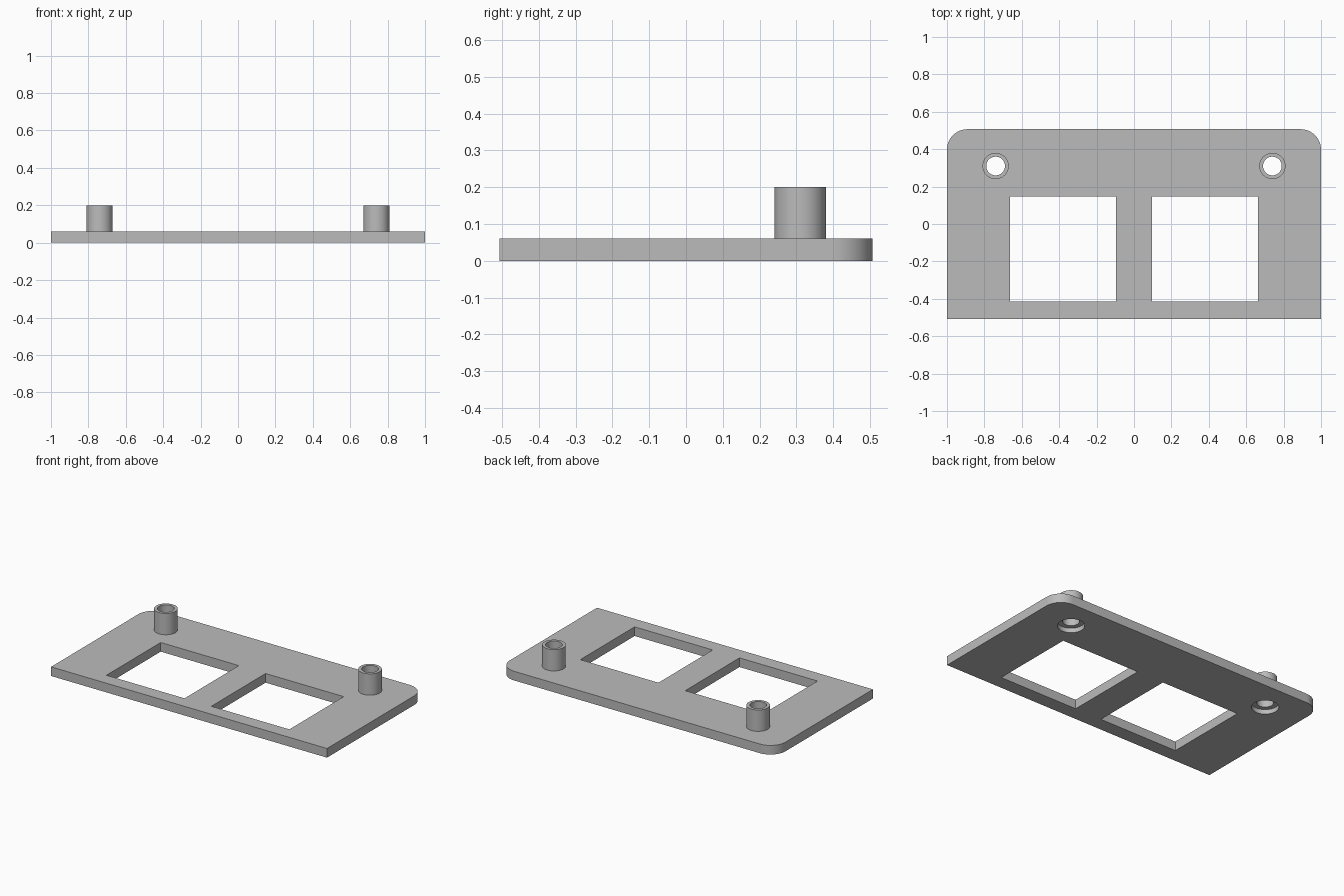
import bpy
import bmesh
import math

if "Cube" in bpy.data.objects:
    bpy.data.objects.remove(bpy.data.objects["Cube"], do_unlink=True)

THICK, TOP = 0.06, 0.2
POST_X, POST_Y = 0.74, 0.31

grey = bpy.data.materials.new("plain grey")
grey.use_nodes = True
grey.diffuse_color = (0.5, 0.5, 0.5, 1)
grey.node_tree.nodes["Principled BSDF"].inputs["Base Color"].default_value = (0.5, 0.5, 0.5, 1)


def prism(name, outline, z0, z1):
    """Extrude a flat outline between two heights."""
    bm = bmesh.new()
    face = bm.faces.new([bm.verts.new((x, y, z0)) for x, y in outline])
    top = bmesh.ops.extrude_face_region(bm, geom=[face])["geom"]
    verts = [v for v in top if isinstance(v, bmesh.types.BMVert)]
    bmesh.ops.translate(bm, verts=verts, vec=(0, 0, z1 - z0))
    bmesh.ops.recalc_face_normals(bm, faces=bm.faces)
    mesh = bpy.data.meshes.new(name)
    bm.to_mesh(mesh)
    bm.free()
    mesh.materials.append(grey)
    obj = bpy.data.objects.new(name, mesh)
    bpy.context.collection.objects.link(obj)
    return obj


def arc(cx, cy, r, start, end, steps):
    angles = [math.radians(start + (end - start) * i / steps) for i in range(steps + 1)]
    return [(cx + r * math.cos(a), cy + r * math.sin(a)) for a in angles]


def circle(cx, cy, r):
    return arc(cx, cy, r, 0, 360, 48)[:-1]


def rectangle(x0, x1, y0, y1):
    return [(x0, y0), (x1, y0), (x1, y1), (x0, y1)]


def select(obj):
    bpy.ops.object.select_all(action='DESELECT')
    obj.select_set(True)
    bpy.context.view_layer.objects.active = obj


def cut(obj, cutter):
    """Subtract the cutter and discard it."""
    select(obj)
    mod = obj.modifiers.new("cut", 'BOOLEAN')
    mod.operation, mod.solver, mod.object = 'DIFFERENCE', 'EXACT', cutter
    bpy.ops.object.modifier_apply(modifier=mod.name)
    bpy.data.objects.remove(cutter, do_unlink=True)


# Plate: square front corners, rounded back corners
front, back, r = -0.507, 0.507, 0.11
outline = [(-1, front), (1, front)]
outline += arc(1 - r, back - r, r, 0, 90, 12)
outline += arc(r - 1, back - r, r, 90, 180, 12)
plate = prism("plate", outline, 0, THICK)
parts = [plate]

for side, label in ((-1, "right"), (1, "left")):
    x = side * POST_X
    # Square window
    x0, x1 = sorted((side * 0.097, side * 0.663))
    cut(plate, prism("window_cutter", rectangle(x0, x1, -0.415, 0.147), -0.1, 0.1))
    # Through hole with a wider recess underneath
    cut(plate, prism("bore_cutter", circle(x, POST_Y, 0.05), -0.1, 0.3))
    cut(plate, prism("recess_cutter", circle(x, POST_Y, 0.08), -0.1, 0.03))
    # Hollow post
    post = prism(label + "_post", circle(x, POST_Y, 0.07), THICK, TOP)
    cut(post, prism("bore_cutter", circle(x, POST_Y, 0.05), -0.1, 0.3))
    parts.append(post)

for obj in parts:
    select(obj)
    bpy.ops.object.shade_smooth_by_angle(angle=math.radians(30))
